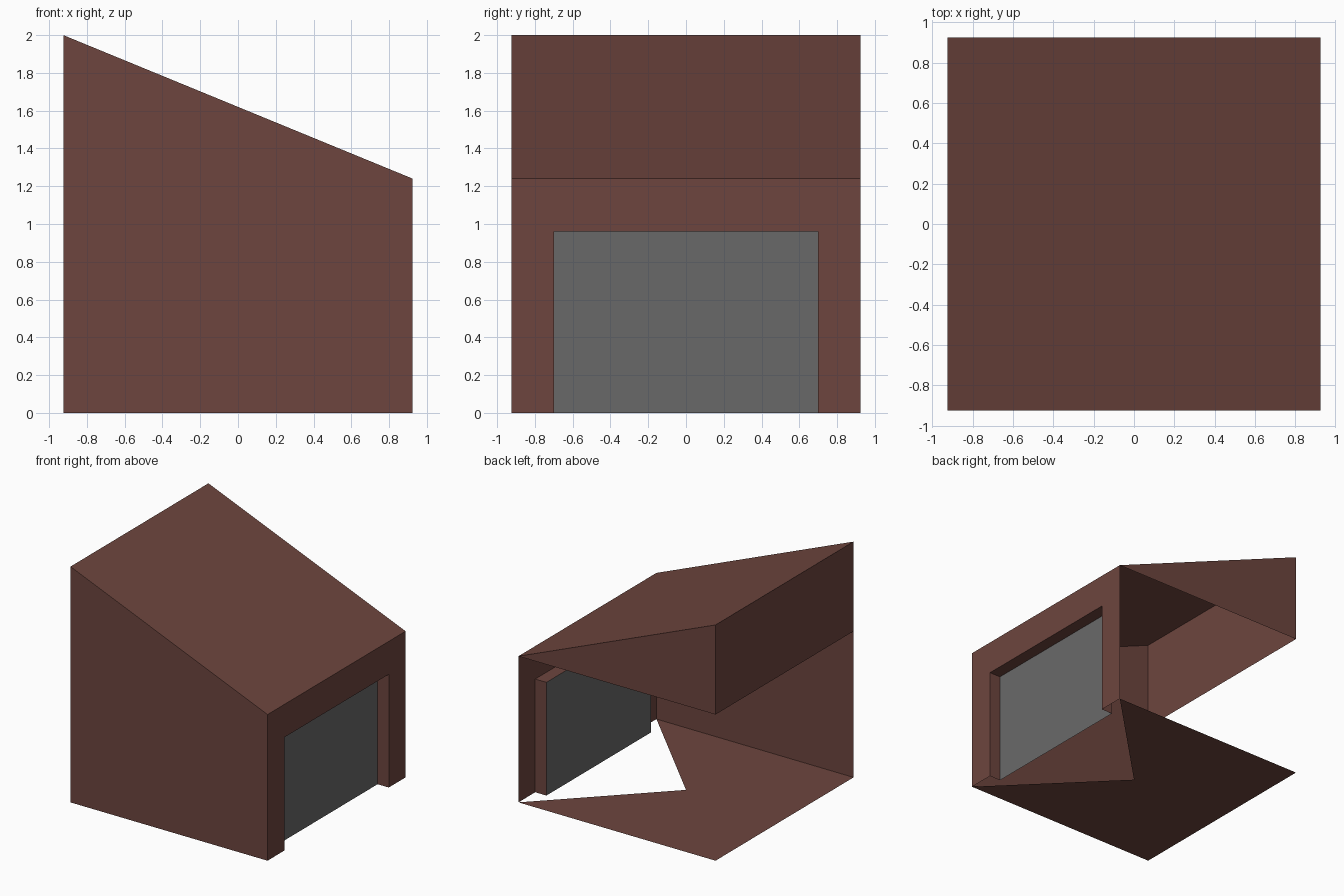
import bpy

if "Cube" in bpy.data.objects:
    bpy.data.objects.remove(bpy.data.objects["Cube"])

W = 0.925            # half width of the building
LOW, HIGH = 1.24, 2.0  # eave height on the right and left
DY, DZ = 0.70, 0.96  # door half width and height
INSET = 0.105        # door recess


def material(name, rgb):
    m = bpy.data.materials.new(name)
    m.diffuse_color = (*rgb, 1.0)
    m.use_nodes = True
    m.node_tree.nodes["Principled BSDF"].inputs["Base Color"].default_value = m.diffuse_color
    return m


brown = material("brown wall", (0.153, 0.0595, 0.0482))
gray = material("gray door", (0.141, 0.141, 0.141))


def sheet(name, polygons, mat):
    """Thin shell part made of one or more flat polygons."""
    verts, faces = [], []
    for poly in polygons:
        faces.append(range(len(verts), len(verts) + len(poly)))
        verts += poly
    mesh = bpy.data.meshes.new(name)
    mesh.from_pydata(verts, [], [list(f) for f in faces])
    mesh.materials.append(mat)
    mesh.validate()
    obj = bpy.data.objects.new(name, mesh)
    bpy.context.collection.objects.link(obj)
    return obj


# Full front wall with a sloped top
sheet("front_wall", [[(-W, -W, 0), (W, -W, 0), (W, -W, LOW), (-W, -W, HIGH)]], brown)

# Back is open below the eave: only the gable triangle remains
sheet("back_gable", [[(W, W, LOW), (-W, W, LOW), (-W, W, HIGH)]], brown)

# Left wall is open below the eave height
sheet("left_upper_wall", [[(-W, W, LOW), (-W, -W, LOW), (-W, -W, HIGH), (-W, W, HIGH)]], brown)

# Single pitch roof
sheet("roof", [[(-W, -W, HIGH), (W, -W, LOW), (W, W, LOW), (-W, W, HIGH)]], brown)

# Floor with the triangle behind the door cut away to the centre
sheet("floor", [[(0, 0, 0), a, b] for a, b in (
    ((W, W, 0), (-W, W, 0)),
    ((-W, W, 0), (-W, -W, 0)),
    ((-W, -W, 0), (W, -W, 0)))], brown)

# Right wall around the door: two piers and a header
sheet("right_wall", [
    [(W, -W, 0), (W, -DY, 0), (W, -DY, DZ), (W, -W, LOW)],
    [(W, -W, LOW), (W, -DY, DZ), (W, DY, DZ), (W, W, LOW)],
    [(W, DY, 0), (W, W, 0), (W, W, LOW), (W, DY, DZ)]], brown)

# Door reveal: jambs and soffit running inwards
path = [(-DY, 0), (-DY, DZ), (DY, DZ), (DY, 0)]
D = W - INSET
sheet("door_reveal", [[(W, *a), (D, *a), (D, *b), (W, *b)]
                      for a, b in zip(path, path[1:])], brown)

# Recessed door panel
sheet("door_panel", [[(D, -DY, 0), (D, DY, 0), (D, DY, DZ), (D, -DY, DZ)]], gray)
